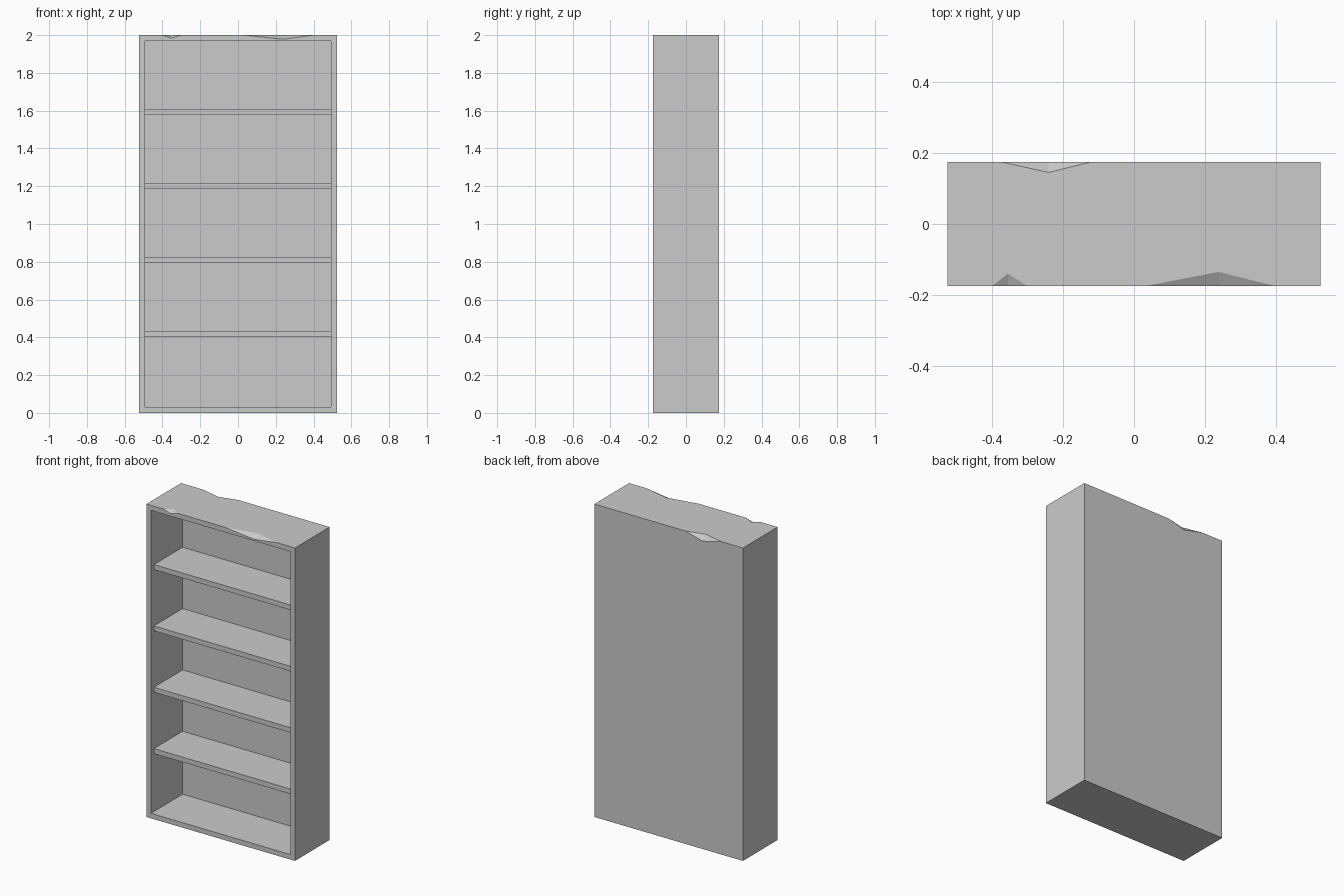
import bpy, bmesh
from mathutils import Vector

if "Cube" in bpy.data.objects:
    bpy.data.objects.remove(bpy.data.objects["Cube"])

W, D, H, T = 1.05, 0.35, 2.0, 0.032   # width, depth, height, board thickness
BACK = 0.03


def new_object(name, bm):
    bmesh.ops.recalc_face_normals(bm, faces=bm.faces)
    mesh = bpy.data.meshes.new(name)
    bm.to_mesh(mesh)
    bm.free()
    obj = bpy.data.objects.new(name, mesh)
    bpy.context.collection.objects.link(obj)
    return obj


def box_mesh(lo, hi):
    bm = bmesh.new()
    bmesh.ops.create_cube(bm, size=1)
    for v in bm.verts:
        v.co = Vector([(a + b) / 2 + c * (b - a) for a, b, c in zip(lo, hi, v.co)])
    return bm


# Case: a box with the front inset and pushed back to form the cavity
bm = box_mesh((-W / 2, -D / 2, 0), (W / 2, D / 2, H))
front = min(bm.faces, key=lambda f: f.calc_center_median().y)
bmesh.ops.inset_region(bm, faces=[front], thickness=T, use_even_offset=True)
ext = bmesh.ops.extrude_discrete_faces(bm, faces=[front])
bmesh.ops.translate(bm, verts=ext["faces"][0].verts, vec=(0, D - BACK, 0))
case = new_object("case", bm)


def chip(name, x0, x1, xm, side, depth, drop):
    """Cut a V-shaped chip out of the top edge; side is -1 front, +1 back."""
    y = side * D / 2
    top = Vector((xm, y - side * depth, H))
    low = Vector((xm, y, H - drop))
    mid, along = (top + low) / 2, (top - low) * 1.5
    corners = [mid] + [mid + 2 * (Vector((x, y, H)) - mid) for x in (x0, x1)]
    bm = bmesh.new()
    a = [bm.verts.new(c - along) for c in corners]
    b = [bm.verts.new(c + along) for c in corners]
    bm.faces.new(a)
    bm.faces.new(b[::-1])
    for i in range(3):
        j = (i + 1) % 3
        bm.faces.new((a[j], a[i], b[i], b[j]))
    cutter = new_object(name, bm)
    cutter.hide_render = True
    cutter.hide_viewport = True
    mod = case.modifiers.new(name, 'BOOLEAN')
    mod.operation = 'DIFFERENCE'
    mod.solver = 'EXACT'
    mod.object = cutter


# Worn chips along the top edges
chip("small_front_chip", -0.40, -0.30, -0.355, -1, 0.035, 0.016)
chip("wide_front_chip", 0.03, 0.40, 0.238, -1, 0.04, 0.022)
chip("back_chip", -0.375, -0.12, -0.24, 1, 0.03, 0.033)

# Four evenly spaced shelves, set back slightly from the front
for i in range(4):
    z = 0.402 + 0.392 * i
    new_object(f"shelf_{i + 1}", box_mesh((-W / 2 + T, -D / 2 + 0.03, z),
                                          (W / 2 - T, D / 2 - BACK, z + T)))
